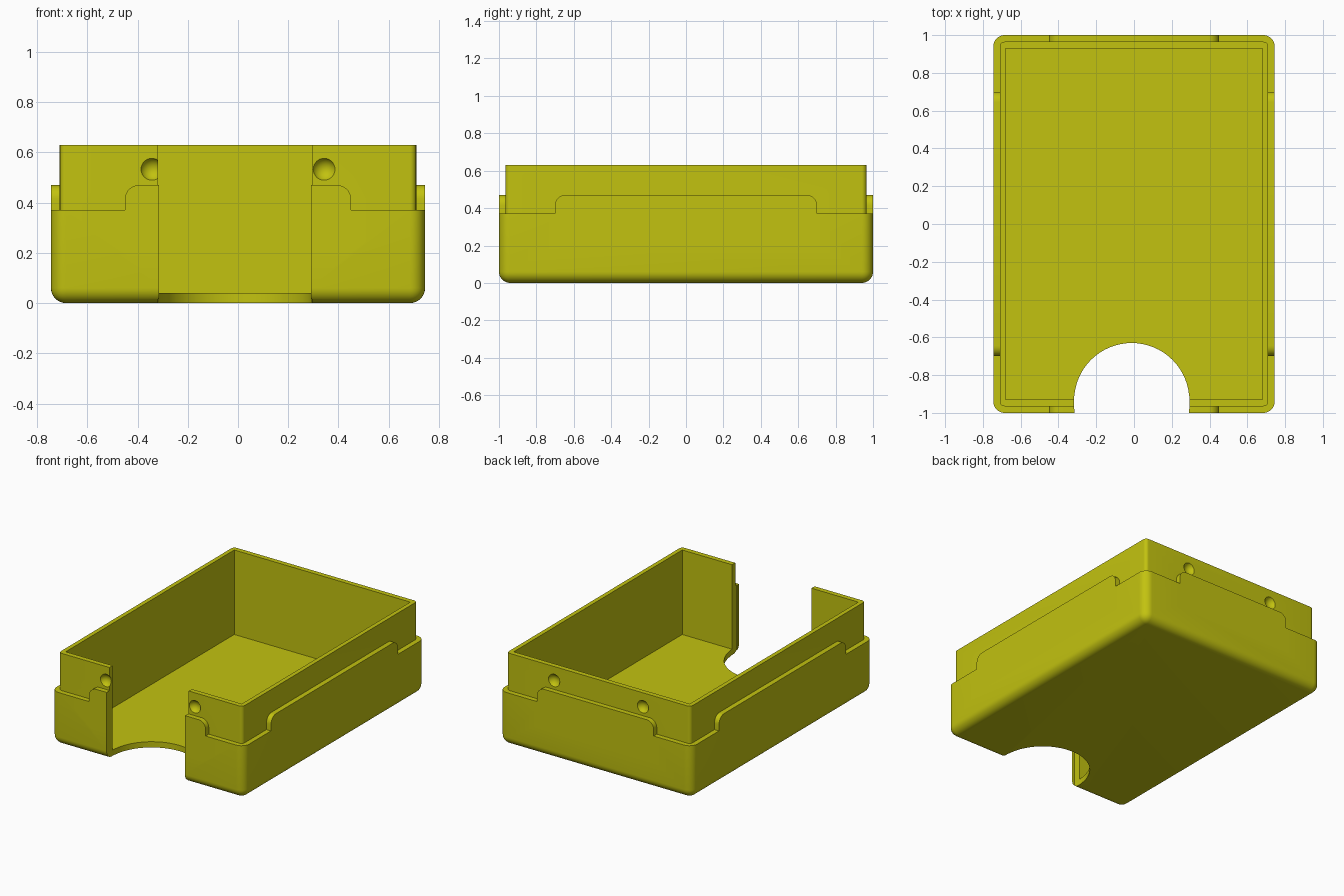
import bpy, bmesh, math
from mathutils import Vector

if "Cube" in bpy.data.objects:
    bpy.data.objects.remove(bpy.data.objects["Cube"])

mat = bpy.data.materials.new("olive yellow")
mat.diffuse_color = (0.54, 0.54, 0.005, 1)
mat.use_nodes = True
mat.node_tree.nodes["Principled BSDF"].inputs["Base Color"].default_value = mat.diffuse_color


def finish(name, bm):
    bmesh.ops.recalc_face_normals(bm, faces=bm.faces)
    me = bpy.data.meshes.new(name)
    bm.to_mesh(me)
    bm.free()
    me.materials.append(mat)
    ob = bpy.data.objects.new(name, me)
    bpy.context.collection.objects.link(ob)
    return ob


def box(name, lo, hi, radius=0, round_bottom=False):
    bm = bmesh.new()
    bmesh.ops.create_cube(bm, size=1)
    lo, hi = Vector(lo), Vector(hi)
    for v in bm.verts:
        v.co = Vector([(lo[i] + hi[i]) / 2 + v.co[i] * (hi[i] - lo[i]) for i in range(3)])
    if radius:
        def wanted(e):
            a, b = (v.co.z for v in e.verts)
            return abs(a - b) > 0.01 or (round_bottom and a < lo.z + 0.001)
        bmesh.ops.bevel(bm, geom=[e for e in bm.edges if wanted(e)], offset=radius,
                        segments=8, profile=0.5, affect='EDGES')
    return finish(name, bm)


def tab(name, half, y0, y1, turned=False):
    # upright plate with two rounded top corners
    r, top, n = 0.055, 0.47, 8
    pts = [(-half, 0.2), (half, 0.2)]
    for side in (1, -1):
        for i in range(n + 1):
            t = i / n if side > 0 else 1 - i / n
            a = t * math.pi / 2
            pts.append((side * (half - r + r * math.cos(a)), top - r + r * math.sin(a)))
    bm = bmesh.new()
    face = bm.faces.new([bm.verts.new((y0, u, z) if turned else (u, y0, z)) for u, z in pts])
    ext = bmesh.ops.extrude_face_region(bm, geom=[face])
    move = (y1 - y0, 0, 0) if turned else (0, y1 - y0, 0)
    bmesh.ops.translate(bm, vec=move, verts=[v for v in ext['geom'] if isinstance(v, bmesh.types.BMVert)])
    return finish(name, bm)


def combine(target, other, op):
    m = target.modifiers.new(op.lower(), 'BOOLEAN')
    m.operation, m.object, m.solver = op, other, 'EXACT'
    bpy.context.view_layer.objects.active = target
    bpy.ops.object.modifier_apply(modifier=m.name)
    bpy.data.objects.remove(other)


# Outer shell with raised tabs on all four sides
tray = box("tray", (-0.745, -1, 0), (0.745, 1, 0.37), 0.06, True)
for s in (-1, 1):
    combine(tray, tab("end_tab", 0.45, s, s * 0.95), 'UNION')
    combine(tray, tab("side_tab", 0.70, s * 0.745, s * 0.695, True), 'UNION')

# Front slot through the shell, slightly narrower than through the lip
combine(tray, box("shell_slot", (-0.315, -1.1, -0.1), (0.29, -0.966, 0.8)), 'DIFFERENCE')

# Inner lip
combine(tray, box("lip", (-0.71, -0.965, 0.1), (0.71, 0.965, 0.63), 0.025), 'UNION')

# Cavity, slot through the lip, and round finger notch in the floor
combine(tray, box("cavity", (-0.68, -0.93, 0.04), (0.68, 0.93, 0.9)), 'DIFFERENCE')
combine(tray, box("lip_slot", (-0.318, -0.98, -0.1), (0.295, -0.91, 0.8)), 'DIFFERENCE')
bm = bmesh.new()
bmesh.ops.create_cone(bm, cap_ends=True, segments=64, radius1=0.305, radius2=0.305, depth=0.4)
bmesh.ops.translate(bm, vec=(-0.012, -0.935, 0), verts=bm.verts)
combine(tray, finish("notch", bm), 'DIFFERENCE')

# Snap dimples on the front and back of the lip
for x in (-0.343, 0.343):
    for s in (-1, 1):
        bm = bmesh.new()
        bmesh.ops.create_uvsphere(bm, u_segments=32, v_segments=16, radius=0.048)
        bmesh.ops.translate(bm, vec=(x, s * 0.985, 0.533), verts=bm.verts)
        # keep the cutter clear of the tab below it
        combine(tray, finish("dimple", bm), 'DIFFERENCE')

bpy.ops.object.select_all(action='DESELECT')
tray.select_set(True)
bpy.context.view_layer.objects.active = tray
bpy.ops.object.shade_smooth_by_angle(angle=math.radians(30))
